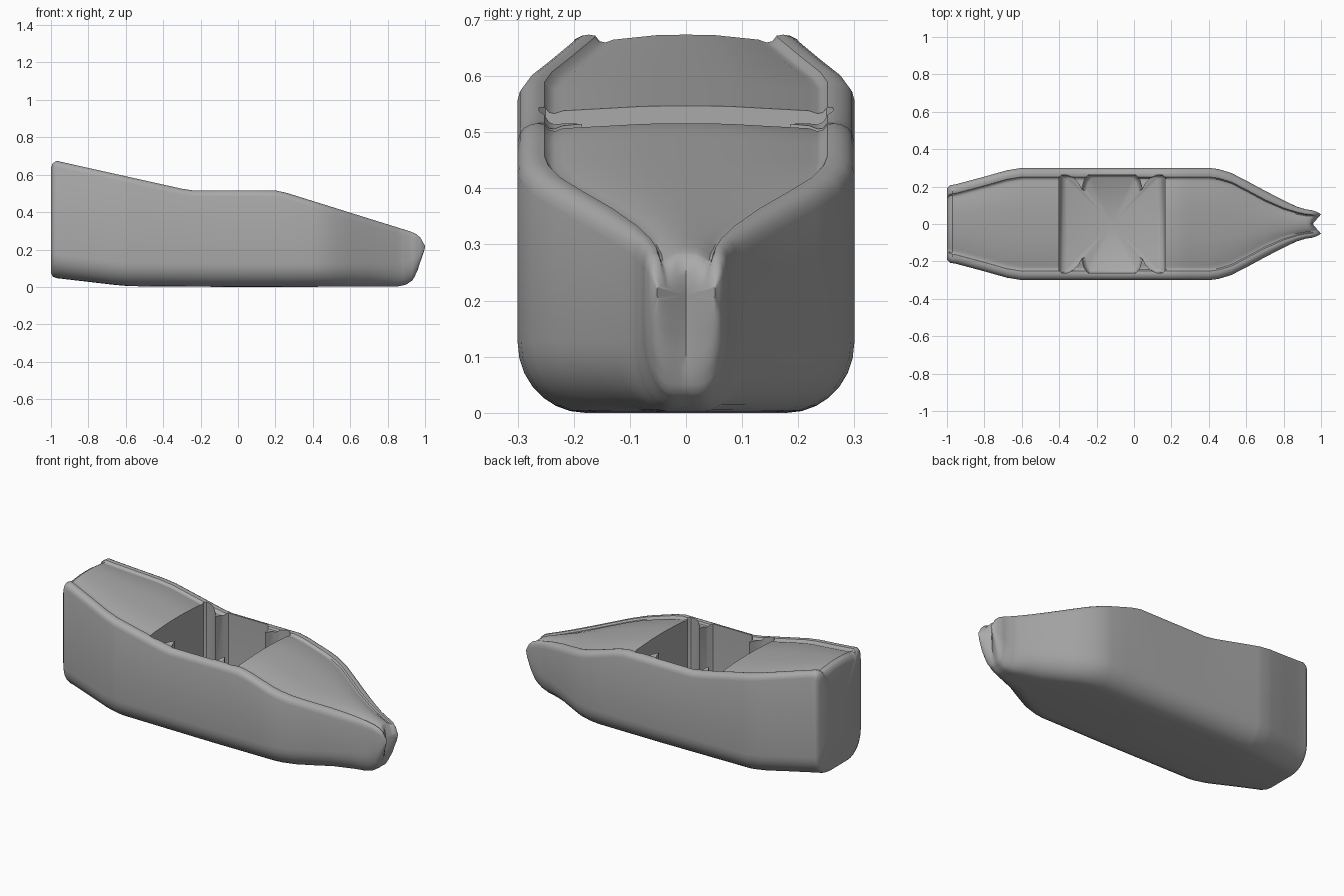
import bpy, bmesh, math

if "Cube" in bpy.data.objects:
    bpy.data.objects.remove(bpy.data.objects["Cube"])

# One grey for the whole boat
grey = bpy.data.materials.new("hull grey")
grey.diffuse_color = (0.4, 0.4, 0.4, 1)
grey.use_nodes = True
grey.node_tree.nodes["Principled BSDF"].inputs["Base Color"].default_value = grey.diffuse_color


def loft(name, rings, start_cap, end_cap):
    """Skin closed rings of equal length and fan each end to a centre point."""
    bm = bmesh.new()
    loops = [[bm.verts.new(p) for p in ring] for ring in rings]
    n = len(loops[0])
    for a, b in zip(loops, loops[1:]):
        for i in range(n):
            j = (i + 1) % n
            bm.faces.new((a[i], a[j], b[j], b[i]))
    for ring, centre in ((loops[0], start_cap), (loops[-1], end_cap)):
        c = bm.verts.new(centre)
        for i in range(n):
            bm.faces.new((ring[i], ring[(i + 1) % n], c))
    bmesh.ops.recalc_face_normals(bm, faces=bm.faces)
    mesh = bpy.data.meshes.new(name)
    bm.to_mesh(mesh)
    bm.free()
    obj = bpy.data.objects.new(name, mesh)
    bpy.context.collection.objects.link(obj)
    mesh.materials.append(grey)
    return obj


def lerp_table(table, x):
    for (x0, v0), (x1, v1) in zip(table, table[1:]):
        if x <= x1:
            return v0 + (v1 - v0) * (x - x0) / (x1 - x0)
    return table[-1][1]


# Hull lines along the length: half width, sheer height, keel height, bow notch
WIDTH = [(-1, .19), (-.985, .207), (-.95, .213), (-.8, .253), (-.68, .287), (-.6, .3),
         (.4, .3), (.45, .294), (.52, .273), (.6, .232), (.7, .178), (.8, .126),
         (.87, .093), (.92, .078), (.95, .074), (.98, .064), (1, .052)]
TOP = [(-1, .635), (-.99, .662), (-.97, .674), (-.3, .525), (-.24, .516), (.2, .516),
       (.26, .503), (.93, .294), (.96, .281), (.98, .264), (1, .225)]
KEEL = [(-1, .075), (-.99, .055), (-.97, .047), (-.66, .011), (-.58, .004), (0, 0),
        (.85, .002), (.9, .012), (.94, .035), (.97, .08), (.99, .14), (1, .195)]
NOTCH = [(-1, 0), (.88, 0), (.95, .012), (.98, .03), (1, .045)]


def hull_section(x):
    w, t, b, d = (lerp_table(c, x) for c in (WIDTH, TOP, KEEL, NOTCH))
    k = min(1, (t - b) / .25)
    rx, rz = min(.12, w * .7), .125 * k
    half = [(w * .15, b)]
    # rounded bilge
    for i in range(8):
        a = math.pi / 2 * i / 7
        half.append((w - rx + rx * math.sin(a), b + rz * (1 - math.cos(a))))
    # rounded rail, groove and slightly crowned deck
    s = min(1, w / .15)
    for dy, dz in ((0, .034), (.004, .019), (.012, .008), (.024, .002), (.036, 0),
                   (.048, .002), (.056, .012), (.066, .014), (.08, .009)):
        half.append((w - dy * s, t - dz * k))
    half.append((w * .25, t - .001))
    pts = [(0, b)] + half + [(0, t)] + [(-y, z) for y, z in reversed(half)]
    return [(x - d * (1 - abs(y) / w), y, z) for y, z in pts]


stations = sorted({x for c in (WIDTH, TOP, KEEL, NOTCH) for x, _ in c}
                  | {-.9, -.5, -.4, -.1, .1, .3})
hull = loft("hull", [hull_section(x) for x in stations], (-.995, 0, .36), (.955, 0, .21))

# Cockpit well with pointed ribs on both walls
HALF_WELL = [(-.4, .25), (-.387, .262), (-.36, .262), (-.33, .25), (-.3, .222),
             (-.28, .185), (-.266, .235), (-.245, .263), (.01, .263), (.031, .235),
             (.045, .185), (.065, .222), (.095, .25), (.125, .262), (.152, .262),
             (.165, .25)]
outline = HALF_WELL + [(x, -y) for x, y in reversed(HALF_WELL)]
MID = -.1175


def well_ring(z, inset):
    sx, sy = 1 - inset / .2825, 1 - inset * .4 / .262
    return [(MID + (x - MID) * sx, y * sy, z) for x, y in outline]


levels = ((.06, .04), (.066, .022), (.08, .008), (.11, 0), (.9, 0))
well = loft("cockpit_cutter", [well_ring(z, i) for z, i in levels],
            (MID, 0, .06), (MID, 0, .9))
well.hide_render = True

cut = hull.modifiers.new("cockpit", 'BOOLEAN')
cut.operation = 'DIFFERENCE'
cut.solver = 'EXACT'
cut.object = well

# Bake the cut, drop the cutter and smooth the shell
bpy.context.view_layer.update()
graph = bpy.context.evaluated_depsgraph_get()
baked = bpy.data.meshes.new_from_object(hull.evaluated_get(graph))
hull.modifiers.clear()
hull.data = baked
bpy.data.objects.remove(well)
bpy.context.view_layer.objects.active = hull
hull.select_set(True)
bpy.ops.object.shade_smooth_by_angle(angle=math.radians(40))
